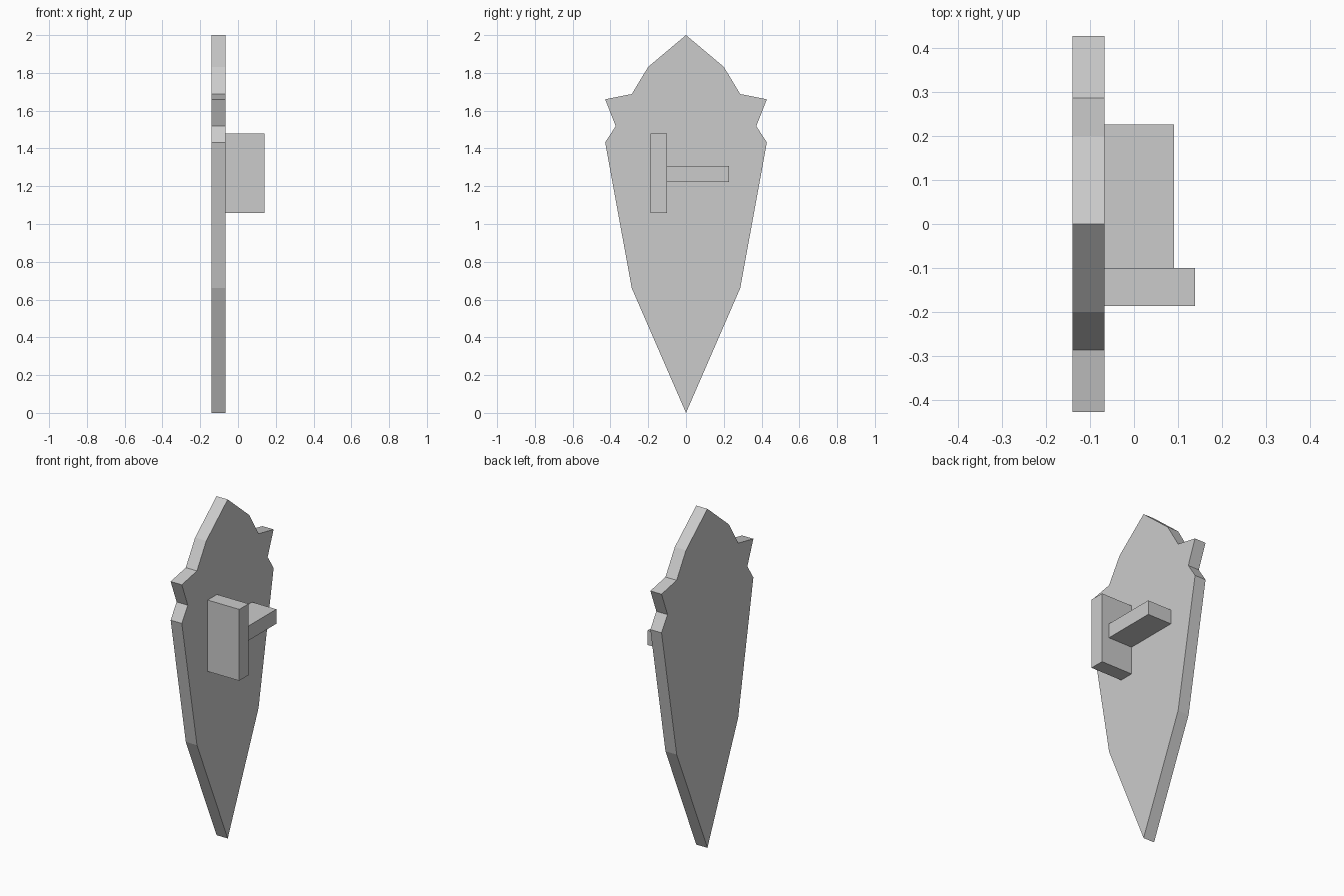
import bpy
import bmesh

default_cube = bpy.data.objects.get("Cube")
if default_cube:
    bpy.data.objects.remove(default_cube, do_unlink=True)

# Single plain grey material
grey = bpy.data.materials.new("light_grey")
grey.use_nodes = True
colour = (0.6, 0.6, 0.6, 1.0)
grey.diffuse_color = colour
grey.node_tree.nodes["Principled BSDF"].inputs["Base Color"].default_value = colour


def extruded_part(name, outline, x_back, x_front):
    """Extrude a (y, z) outline along x from x_back to x_front."""
    bm = bmesh.new()
    face = bm.faces.new([bm.verts.new((x_back, y, z)) for y, z in outline])
    result = bmesh.ops.extrude_face_region(bm, geom=[face])
    verts = [v for v in result["geom"] if isinstance(v, bmesh.types.BMVert)]
    bmesh.ops.translate(bm, verts=verts, vec=(x_front - x_back, 0, 0))
    bmesh.ops.recalc_face_normals(bm, faces=bm.faces)
    mesh = bpy.data.meshes.new(name)
    bm.to_mesh(mesh)
    bm.free()
    mesh.materials.append(grey)
    obj = bpy.data.objects.new(name, mesh)
    bpy.context.collection.objects.link(obj)
    return obj


def rectangle(y0, y1, z0, z1):
    return [(y0, z0), (y1, z0), (y1, z1), (y0, z1)]


# Shield plate: half outline from top point to bottom point, then mirrored
half = [(0, 2), (0.2, 1.832), (0.287, 1.688), (0.428, 1.66),
        (0.372, 1.518), (0.428, 1.432), (0.287, 0.66), (0, 0)]
outline = half + [(-y, z) for y, z in reversed(half[1:-1])]
face_x = -0.067
extruded_part("shield_plate", outline, -0.14, face_x)

# Upright grip and horizontal arm bar on the inner face
extruded_part("upright_grip", rectangle(-0.187, -0.1, 1.057, 1.478), face_x, 0.139)
extruded_part("arm_bar", rectangle(-0.1, 0.227, 1.222, 1.308), face_x, 0.091)
